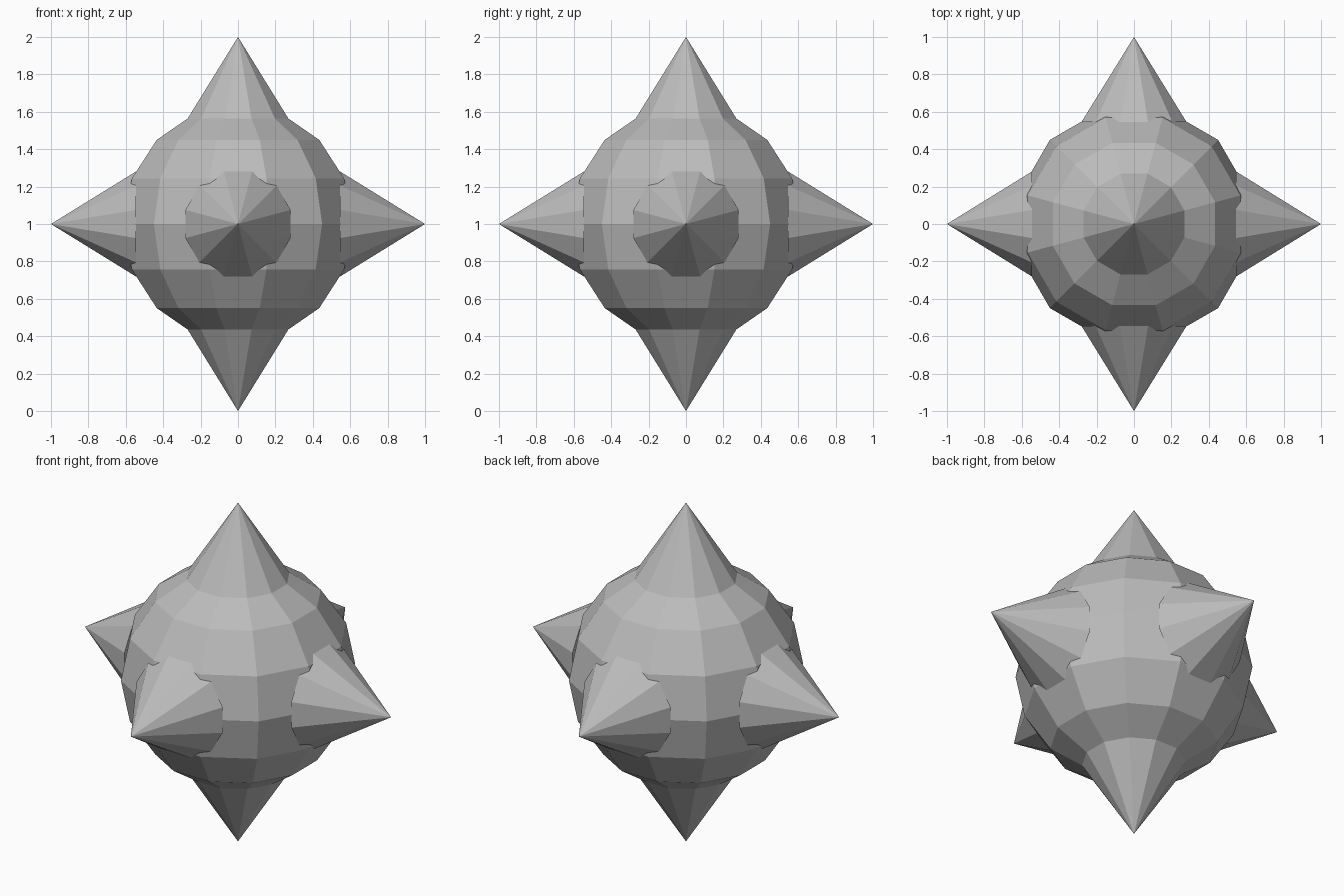
import bpy
import bmesh
from math import radians
from mathutils import Matrix, Vector

cube = bpy.data.objects.get("Cube")
if cube:
    bpy.data.objects.remove(cube, do_unlink=True)

CENTRE = Vector((0, 0, 1))
SIDES = 12
BALL_RADIUS = 0.636
SPIKE_BASE = 0.545
SPIKE_RADIUS = 0.291
HALF_STEP = Matrix.Rotation(radians(180 / SIDES), 4, "Z")  # flats face the axes

# One plain grey for everything
grey = bpy.data.materials.new("plain_grey")
grey.use_nodes = True
colour = (0.5, 0.5, 0.5, 1)
grey.diffuse_color = colour
grey.node_tree.nodes["Principled BSDF"].inputs["Base Color"].default_value = colour


def add_part(name, bm):
    mesh = bpy.data.meshes.new(name)
    bm.to_mesh(mesh)
    bm.free()
    mesh.materials.append(grey)
    part = bpy.data.objects.new(name, mesh)
    part.location = CENTRE
    bpy.context.collection.objects.link(part)
    return part


# Faceted ball
bm = bmesh.new()
bmesh.ops.create_uvsphere(bm, u_segments=SIDES, v_segments=8,
                          radius=BALL_RADIUS, matrix=HALF_STEP)
add_part("ball", bm)

# Six spikes along the axes
directions = {
    "top": (0, 0, 1), "bottom": (0, 0, -1),
    "left": (1, 0, 0), "right": (-1, 0, 0),
    "front": (0, -1, 0), "back": (0, 1, 0),
}
height = 1 - SPIKE_BASE
for side, direction in directions.items():
    turn = Vector(direction).to_track_quat("Z", "Y").to_matrix().to_4x4()
    lift = Matrix.Translation((0, 0, SPIKE_BASE + height / 2))
    bm = bmesh.new()
    bmesh.ops.create_cone(bm, cap_ends=True, segments=SIDES, depth=height,
                          radius1=SPIKE_RADIUS, radius2=0,
                          matrix=turn @ lift @ HALF_STEP)
    bmesh.ops.remove_doubles(bm, verts=bm.verts, dist=0.0001)
    add_part(side + "_spike", bm)
